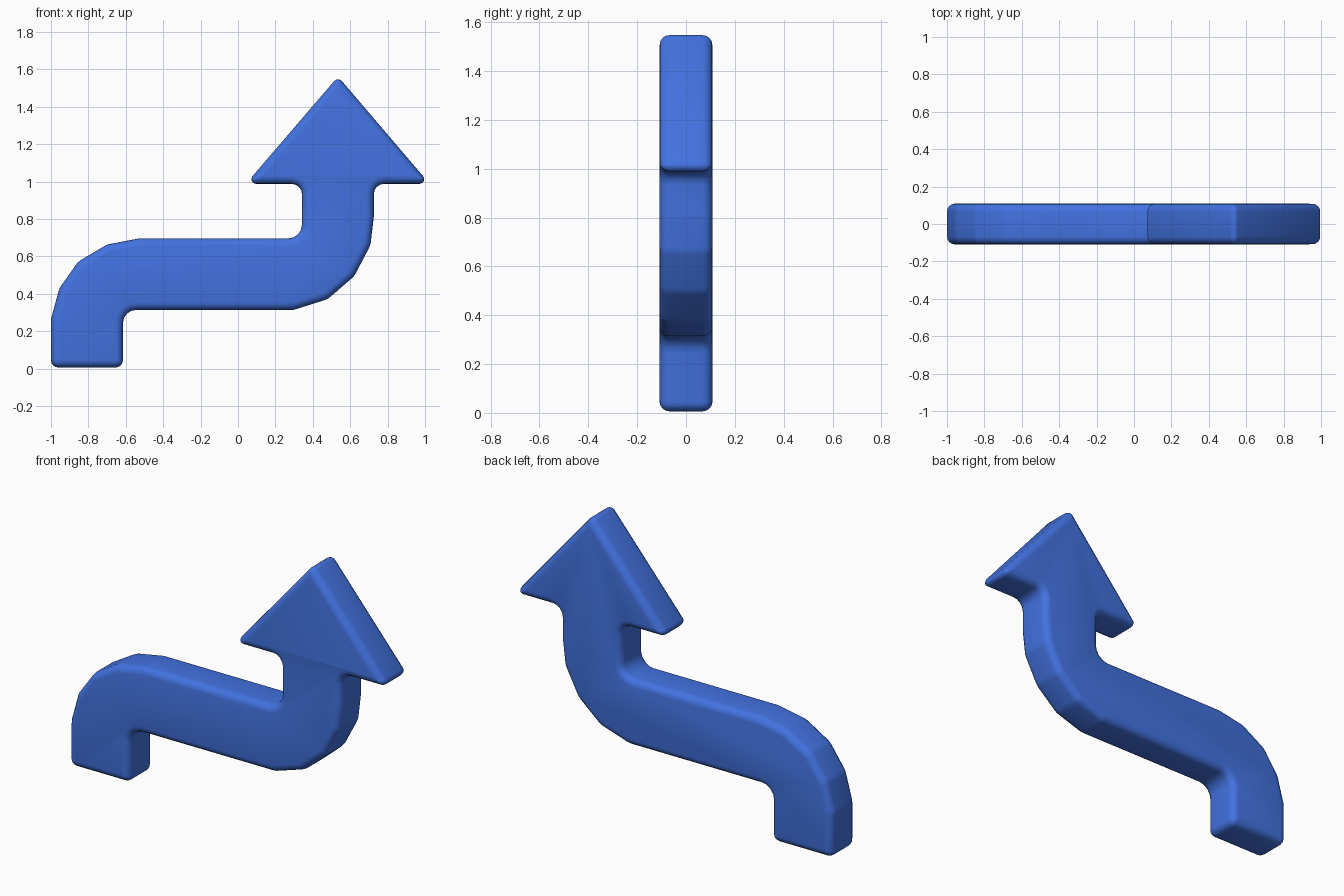
import bpy, bmesh, math
from mathutils import Vector

if "Cube" in bpy.data.objects:
    bpy.data.objects.remove(bpy.data.objects["Cube"])

HALF, EDGE, SEG = 0.109, 0.042, 4   # half thickness, edge rounding, fillet steps

# Arrow outline, counter-clockwise: x, z, corner radius
OUTLINE = [
    (-1.0, 0.006, .04), (-0.615, 0.006, .04), (-0.615, 0.314, .07),
    (0.297, 0.314, .1), (0.48, 0.372, .1), (0.622, 0.495, .1), (0.708, 0.66, .1), (0.726, 0.81, .1),
    (0.726, 0.988, .055), (1.025, 0.988, .025), (0.535, 1.562, .028), (0.042, 0.988, .025),
    (0.342, 0.988, .055), (0.342, 0.696, .075),
    (-0.53, 0.696, .1), (-0.70, 0.664, .1), (-0.855, 0.572, .1), (-0.955, 0.43, .1), (-1.0, 0.265, .1),
]


def ring(inset):
    """Outline moved inward by inset, with each corner filleted."""
    pts = []
    n = len(OUTLINE)
    for i, (x, z, r) in enumerate(OUTLINE):
        p = Vector((x, z))
        a = (p - Vector(OUTLINE[i - 1][:2])).normalized()
        b = (Vector(OUTLINE[(i + 1) % n][:2]) - p).normalized()
        na, nb = Vector((-a.y, a.x)), Vector((-b.y, b.x))
        turn = math.atan2(a.x * b.y - a.y * b.x, a.dot(b))
        miter = (na + nb) / (1 + na.dot(nb))
        s = 1 if turn > 0 else -1
        rad = max(r - s * inset, 0.002)
        centre = p + miter * (inset + s * rad)
        for k in range(SEG + 1):
            t = turn * k / SEG
            v = Vector((na.x * math.cos(t) - na.y * math.sin(t),
                        na.x * math.sin(t) + na.y * math.cos(t)))
            pts.append(centre - v * s * rad)
    return pts


# Stack of rings from front to back, with rounded front and back edges
steps = [math.radians(90 * k / 4) for k in range(5)]
levels = [(EDGE * (1 - math.sin(t)), -HALF + EDGE * (1 - math.cos(t))) for t in steps]
levels += [(d, -y) for d, y in reversed(levels)]

bm = bmesh.new()
loops = [[bm.verts.new((p.x, y, p.y)) for p in ring(d)] for d, y in levels]
for lo, hi in zip(loops, loops[1:]):
    for i in range(len(lo)):
        bm.faces.new((lo[i - 1], lo[i], hi[i], hi[i - 1]))
bm.faces.new(loops[0])
bm.faces.new(loops[-1][::-1])
bmesh.ops.recalc_face_normals(bm, faces=bm.faces[:])

mesh = bpy.data.meshes.new("bent_arrow")
bm.to_mesh(mesh)
bm.free()
arrow = bpy.data.objects.new("bent_arrow", mesh)
bpy.context.collection.objects.link(arrow)

# Single blue colour
blue = bpy.data.materials.new("blue")
blue.diffuse_color = (0.055, 0.17, 0.75, 1)
blue.use_nodes = True
blue.node_tree.nodes["Principled BSDF"].inputs["Base Color"].default_value = blue.diffuse_color
mesh.materials.append(blue)

bpy.context.view_layer.objects.active = arrow
arrow.select_set(True)
bpy.ops.object.shade_smooth_by_angle(angle=math.radians(40))
